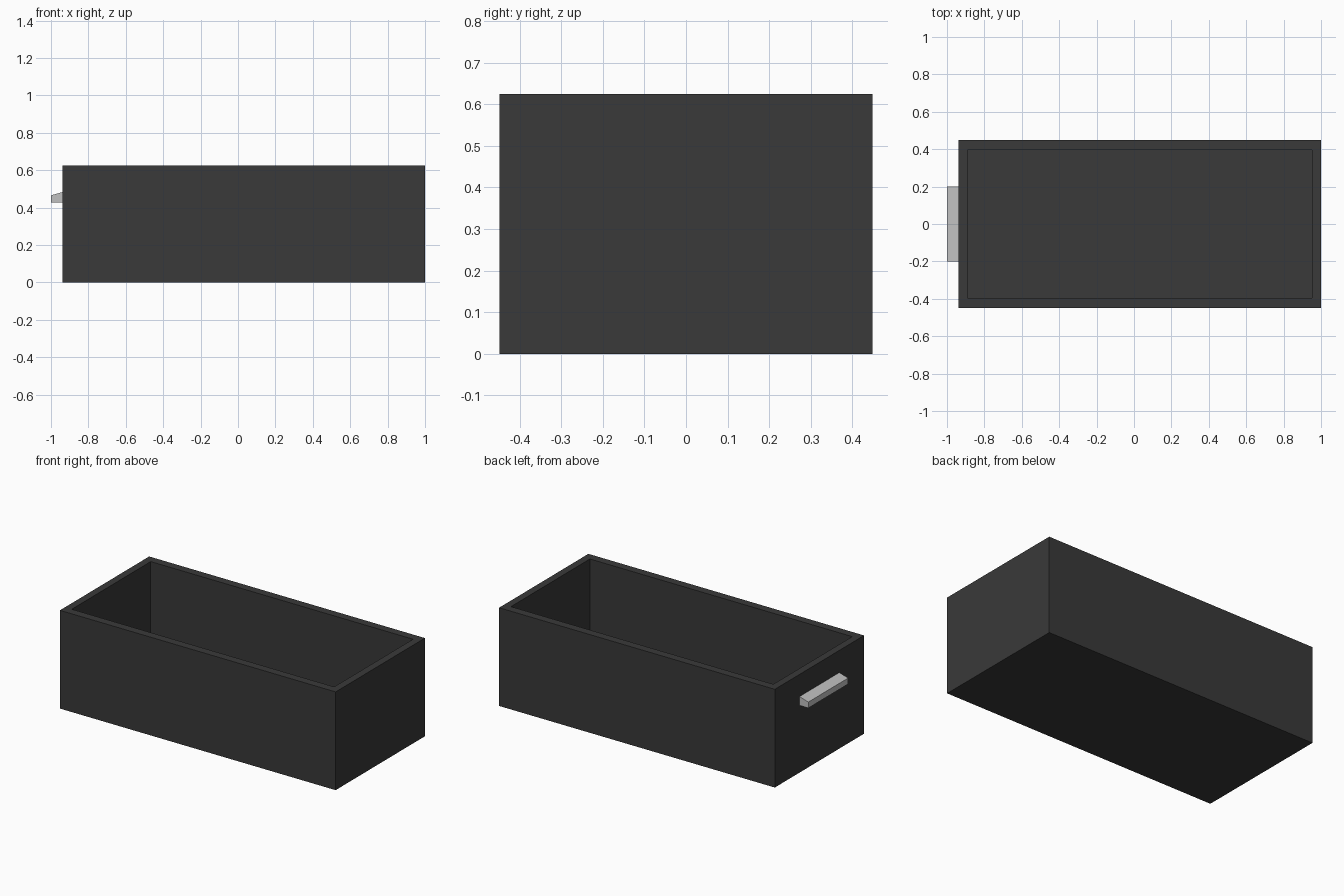
import bpy, bmesh

if "Cube" in bpy.data.objects:
    bpy.data.objects.remove(bpy.data.objects["Cube"])


def material(name, value):
    m = bpy.data.materials.new(name)
    m.diffuse_color = (value, value, value, 1)
    m.use_nodes = True
    m.node_tree.nodes["Principled BSDF"].inputs["Base Color"].default_value = m.diffuse_color
    return m


def add_object(name, bm, mat):
    bmesh.ops.recalc_face_normals(bm, faces=bm.faces)
    me = bpy.data.meshes.new(name)
    bm.to_mesh(me)
    bm.free()
    me.materials.append(mat)
    ob = bpy.data.objects.new(name, me)
    bpy.context.collection.objects.link(ob)


def ring(bm, x0, x1, half_y, z):
    return [bm.verts.new((x, y, z)) for x, y in
            ((x0, -half_y), (x1, -half_y), (x1, half_y), (x0, half_y))]


def bridge(bm, a, b):
    n = len(a)
    for i in range(n):
        j = (i + 1) % n
        bm.faces.new((a[i], a[j], b[j], b[i]))


dark = material("charcoal", 0.041)
grey = material("light grey", 0.53)

X0, X1, HALF_Y, HEIGHT = -0.938, 1.0, 0.448, 0.624
WALL_X, WALL_Y, FLOOR = 0.047, 0.052, 0.01

# Drawer box: rings up the outside, over the rim and down to the thin floor
bm = bmesh.new()
inner = (X0 + WALL_X, X1 - WALL_X, HALF_Y - WALL_Y)
rings = [ring(bm, X0, X1, HALF_Y, 0), ring(bm, X0, X1, HALF_Y, HEIGHT),
         ring(bm, *inner, HEIGHT), ring(bm, *inner, FLOOR)]
for a, b in zip(rings, rings[1:]):
    bridge(bm, a, b)
bm.faces.new(rings[0])
bm.faces.new(rings[-1])
add_object("drawer_box", bm, dark)

# Handle: sloped-top profile run across the drawer's end
bm = bmesh.new()
profile = ((-1.0, 0.427), (X0, 0.427), (X0, 0.483), (-1.0, 0.465))
ends = [[bm.verts.new((x, y, z)) for x, z in profile] for y in (-0.2, 0.2)]
bridge(bm, *ends)
for end in ends:
    bm.faces.new(end)
add_object("drawer_handle", bm, grey)
